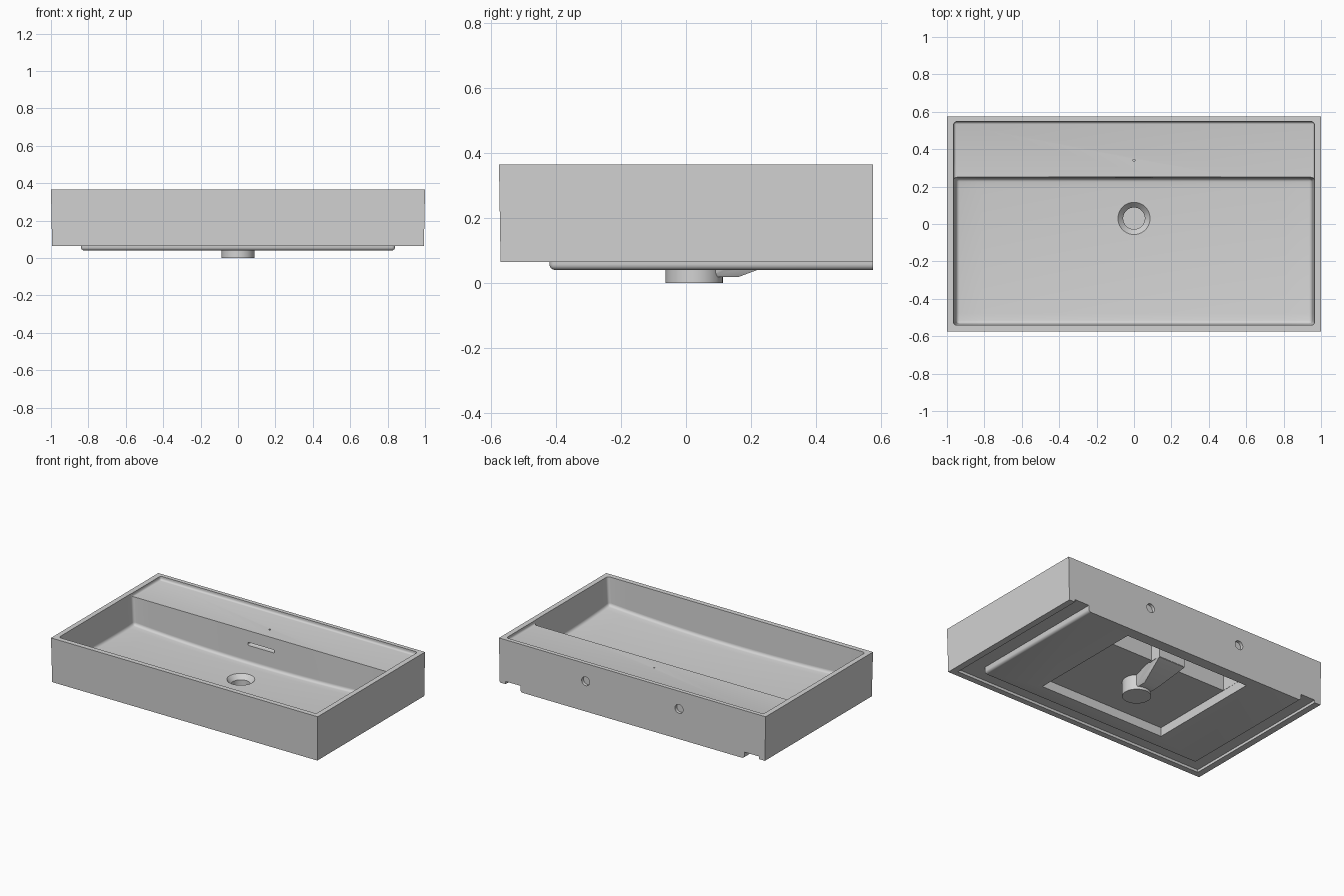
import bpy
import bmesh
from math import pi
from mathutils import Matrix, Vector

cube = bpy.data.objects.get("Cube")
if cube:
    bpy.data.objects.remove(cube, do_unlink=True)

ceramic = bpy.data.materials.new("grey_ceramic")
ceramic.use_nodes = True
ceramic.diffuse_color = (0.65, 0.65, 0.65, 1)
ceramic.node_tree.nodes["Principled BSDF"].inputs["Base Color"].default_value = (0.65, 0.65, 0.65, 1)


def make(name, bm):
    bmesh.ops.recalc_face_normals(bm, faces=bm.faces[:])
    mesh = bpy.data.meshes.new(name)
    bm.to_mesh(mesh)
    bm.free()
    mesh.materials.append(ceramic)
    ob = bpy.data.objects.new(name, mesh)
    bpy.context.collection.objects.link(ob)
    return ob


def box_bm(x, y0, y1, z0, z1):
    """Box centred on x = 0 with half width x."""
    bm = bmesh.new()
    bmesh.ops.create_cube(bm, size=2)
    for v in bm.verts:
        v.co = (v.co.x * x, y1 if v.co.y > 0 else y0, z1 if v.co.z > 0 else z0)
    return bm


def box(name, *dims):
    return make(name, box_bm(*dims))


def cone(name, centre, r_low, r_high, depth, turn=0):
    bm = bmesh.new()
    place = Matrix.Translation(centre) @ Matrix.Rotation(turn, 4, 'X')
    bmesh.ops.create_cone(bm, cap_ends=True, segments=40, radius1=r_low,
                          radius2=r_high, depth=depth, matrix=place)
    return make(name, bm)


def hull(name, points):
    bm = bmesh.new()
    for x, y, z in points:
        for side in (-1, 1):
            bm.verts.new((side * x, y, z))
    bmesh.ops.convex_hull(bm, input=bm.verts[:])
    return make(name, bm)


def apply_modifier(ob, mod):
    bpy.context.view_layer.objects.active = ob
    bpy.ops.object.modifier_apply(modifier=mod.name)


def bevel(ob, width):
    mod = ob.modifiers.new("round", 'BEVEL')
    mod.width, mod.segments = width, 4
    mod.limit_method, mod.angle_limit = 'ANGLE', 0.9
    apply_modifier(ob, mod)
    return ob


def combine(ob, tool, operation='DIFFERENCE'):
    mod = ob.modifiers.new("join", 'BOOLEAN')
    mod.object, mod.operation, mod.solver = tool, operation, 'EXACT'
    apply_modifier(ob, mod)
    bpy.data.objects.remove(tool, do_unlink=True)


# Outer body, tapering slightly towards the bottom
bm = box_bm(1, -0.575, 0.575, 0.065, 0.365)
for v in bm.verts:
    if v.co.z < 0.1:
        v.co.x *= 0.994
        v.co.y = max(v.co.y, -0.57)
basin = make("washbasin", bm)

# Underside channel behind the lip, open at the back
combine(basin, box("channel_cutter", 0.95, -0.53, 0.7, -0.1, 0.083))

# Raised base plate with rounded lower edges
bm = box_bm(0.84, -0.42, 0.575, 0.04, 0.1)
rounded = [e for e in bm.edges
           if min(v.co.y for v in e.verts) < 0.5 and min(v.co.z for v in e.verts) < 0.05
           and not (max(v.co.z for v in e.verts) > 0.05 and max(v.co.y for v in e.verts) > 0.5)]
bmesh.ops.bevel(bm, geom=rounded, offset=0.018, segments=4, profile=0.5, affect='EDGES')
combine(basin, make("base_plate", bm), 'UNION')

# Bowl with a dished floor and drafted walls
bm = bmesh.new()
bmesh.ops.create_cube(bm, size=2)
bmesh.ops.subdivide_edges(bm, edges=bm.edges[:], cuts=13, use_grid_fill=True)
for v in bm.verts:
    u, w, t = v.co.x, v.co.y, (v.co.z + 1) / 2
    x = u * (0.95 + 0.02 * t)
    y = -0.145 + w * (0.388 + 0.01 * t)
    floor = 0.12 + 0.035 * x * x + 0.025 * ((y - 0.03) / 0.57) ** 2
    v.co = (x, y, floor + t * (0.42 - floor))
combine(basin, bevel(make("bowl_cutter", bm), 0.02))

# Sunken tap ledge at the back
combine(basin, bevel(box("ledge_cutter", 0.964, -0.4, 0.547, 0.34, 0.5), 0.014))
combine(basin, cone("ledge_mark_cutter", (0, 0.34, 0.34), 0.006, 0.006, 0.02))

# Pocket underneath, deeper below the ledge
combine(basin, box("pocket_cutter", 0.47, -0.305, 0.50, -0.1, 0.1))
combine(basin, box("deep_pocket_cutter", 0.469, 0.285, 0.499, 0.0, 0.29))

# Overflow duct running from the back wall of the bowl to the drain
combine(basin, box("overflow_box", 0.1, 0.265, 0.36, 0.095, 0.27), 'UNION')
combine(basin, hull("overflow_duct", [
    (0.05, 0.06, 0.018), (0.05, 0.16, 0.018), (0.05, 0.06, 0.11),
    (0.1, 0.358, 0.092), (0.1, 0.358, 0.11), (0.098, 0.25, 0.11)]), 'UNION')
slot = box("overflow_slot_cutter", 0.1, 0.2, 0.28, 0.242, 0.262)
combine(basin, bevel(slot, 0.008))

# Drain collar, funnel and well
combine(basin, cone("drain_collar", (0, 0.025, 0.055), 0.088, 0.088, 0.11), 'UNION')
combine(basin, cone("drain_funnel_cutter", (0, 0.03, 0.115), 0.058, 0.104, 0.05))
combine(basin, cone("drain_well_cutter", (0, 0.03, 0.08), 0.058, 0.058, 0.06))

# Fixing holes in the back
for side in (-1, 1):
    combine(basin, cone("fixing_hole_cutter", (side * 0.35, 0.575, 0.245),
                        0.03, 0.03, 0.04, pi / 2))

bpy.ops.object.select_all(action='DESELECT')
basin.select_set(True)
bpy.context.view_layer.objects.active = basin
bpy.ops.object.shade_smooth_by_angle(angle=0.55)
